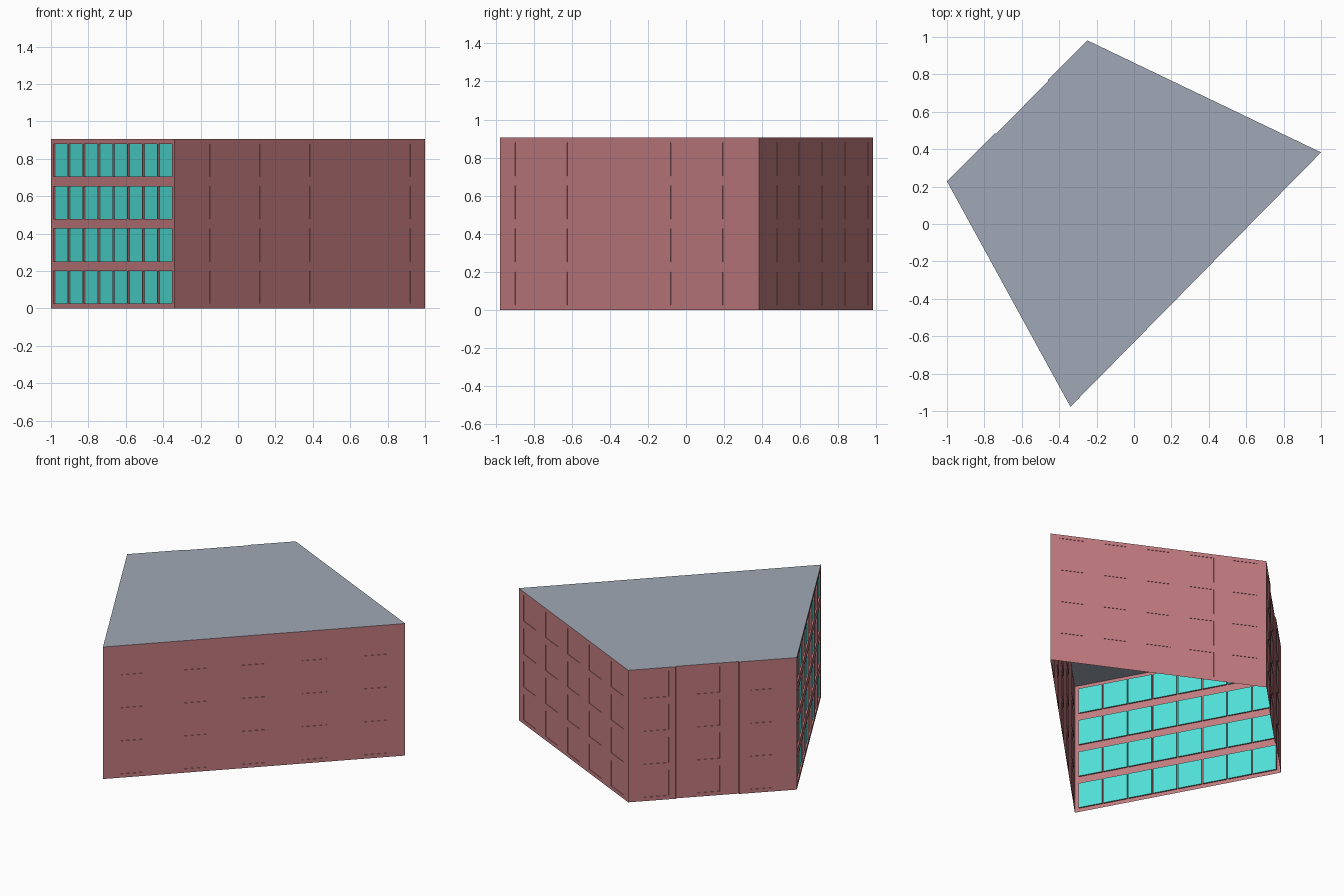
import bpy, bmesh
from mathutils import Vector

if "Cube" in bpy.data.objects:
    bpy.data.objects.remove(bpy.data.objects["Cube"])

H = 0.905                 # building height
FLOORS = 4
WIN_W, WIN_H = 0.157, 0.175


def material(name, rgb):
    m = bpy.data.materials.new(name)
    m.diffuse_color = (*rgb, 1.0)
    m.use_nodes = True
    m.node_tree.nodes["Principled BSDF"].inputs["Base Color"].default_value = m.diffuse_color
    return m


RED = material("red_wall", (0.546, 0.202, 0.216))
TEAL = material("teal_glass", (0.080, 0.752, 0.680))
GREY = material("grey_roof", (0.352, 0.395, 0.468))


def finish(name, bm, mats):
    bmesh.ops.remove_doubles(bm, verts=bm.verts, dist=1e-5)
    me = bpy.data.meshes.new(name)
    bm.to_mesh(me)
    bm.free()
    for m in mats:
        me.materials.append(m)
    ob = bpy.data.objects.new(name, me)
    bpy.context.collection.objects.link(ob)


def wall(name, a, b, columns, pitch=None, depth=0.003, glass=False):
    """Single-sheet wall from a to b with a grid of recessed window panels."""
    a, b = Vector((*a, 0)), Vector((*b, 0))
    length = (b - a).length
    along = (b - a) / length
    inward = Vector((-along.y, along.x, 0))
    pitch = pitch or length / max(columns, 1)

    # cut positions: odd-numbered cells in both directions are windows
    us, zs = [0], [0]
    for i in range(columns):
        c = length / 2 + (i - (columns - 1) / 2) * pitch
        us += [c - WIN_W / 2, c + WIN_W / 2]
    for j in range(FLOORS):
        c = (j + 0.5) * H / FLOORS
        zs += [c - WIN_H / 2, c + WIN_H / 2]
    us.append(length)
    zs.append(H)

    bm = bmesh.new()

    def quad(pts, mat=0):
        f = bm.faces.new([bm.verts.new(a + along * u + inward * d + Vector((0, 0, z)))
                          for u, z, d in pts])
        f.material_index = mat

    for i in range(len(us) - 1):
        for j in range(len(zs) - 1):
            rim = [(us[i], zs[j]), (us[i + 1], zs[j]),
                   (us[i + 1], zs[j + 1]), (us[i], zs[j + 1])]
            if i % 2 and j % 2:
                quad([(u, z, depth) for u, z in rim], 1 if glass else 0)
                for k in range(4):      # reveals around the panel
                    p, q = rim[k], rim[(k + 1) % 4]
                    quad([(*p, 0), (*q, 0), (*q, depth), (*p, depth)])
            else:
                quad([(u, z, 0) for u, z in rim])
    finish(name, bm, [RED, TEAL] if glass else [RED])


# footprint corners, counter-clockwise
A, B, C, D = (-1.0, 0.228), (-0.34, -0.977), (1.0, 0.383), (-0.25, 0.982)

# short wall D-A is broken by slight jogs
def on_da(t, out):
    return (D[0] + (A[0] - D[0]) * t - 0.707 * out,
            D[1] + (A[1] - D[1]) * t + 0.707 * out)


jogs = [D, on_da(0.053, 0), on_da(0.28, 0), on_da(0.285, -0.006),
        on_da(0.655, -0.006), on_da(0.66, 0), on_da(0.94, 0), A]

# walls
wall("window_wall", A, B, 8, pitch=0.166, depth=0.01, glass=True)
wall("long_wall", B, C, 5)
wall("rear_wall", C, D, 5)
for n in range(len(jogs) - 1):
    wall(f"side_wall_{n + 1}", jogs[n], jogs[n + 1], 1 if n in (1, 3, 5) else 0)

# flat roof
bm = bmesh.new()
bm.faces.new([bm.verts.new((x, y, H)) for x, y in [B, C] + jogs])
finish("roof", bm, [GREY])
